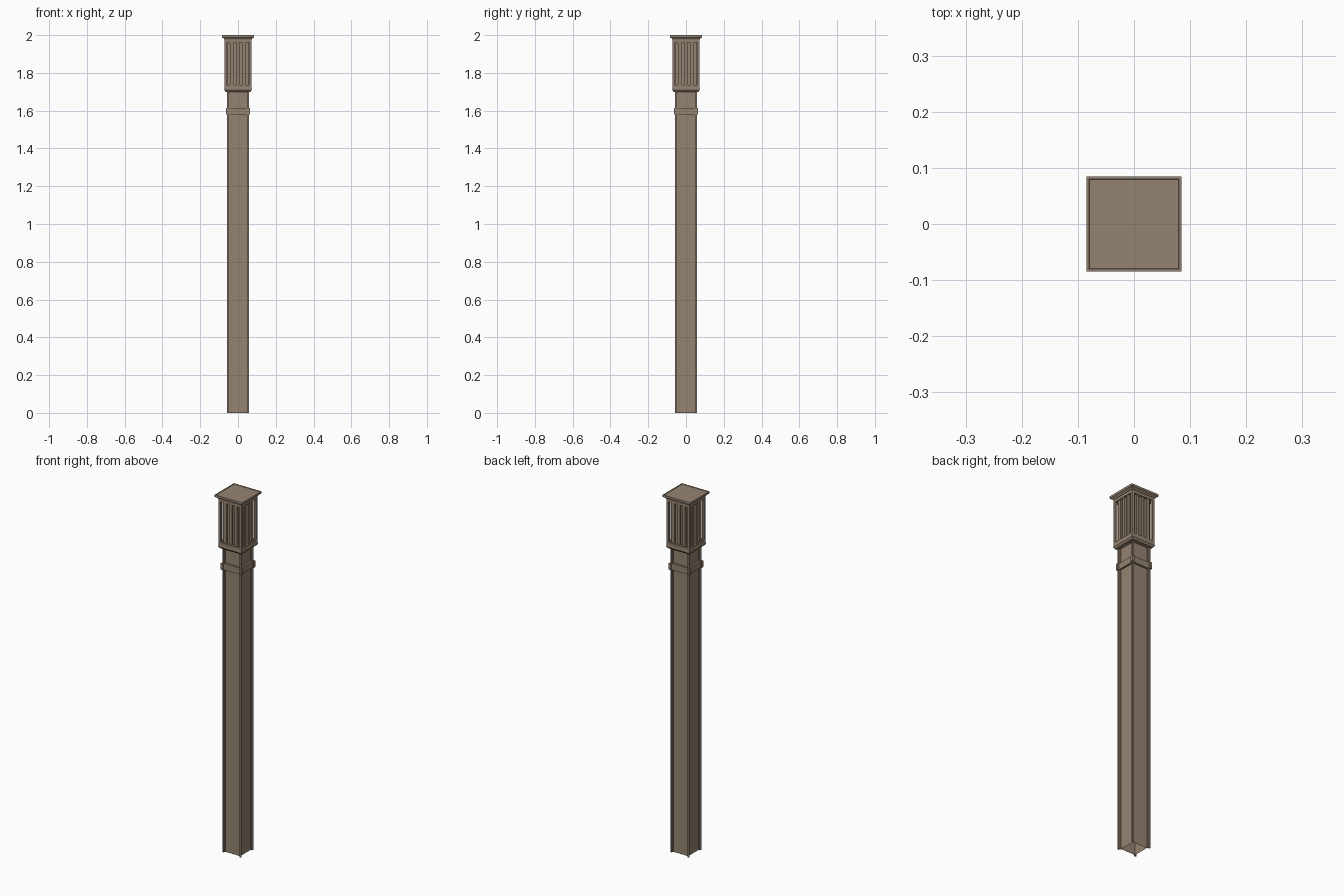
import bpy, bmesh, math
from mathutils import Matrix, Vector

if "Cube" in bpy.data.objects:
    bpy.data.objects.remove(bpy.data.objects["Cube"])

mat = bpy.data.materials.new("weathered_wood")
mat.diffuse_color = (0.30, 0.23, 0.165, 1)
mat.use_nodes = True
mat.node_tree.nodes["Principled BSDF"].inputs["Base Color"].default_value = mat.diffuse_color


def finish(bm, name):
    bmesh.ops.recalc_face_normals(bm, faces=bm.faces)
    me = bpy.data.meshes.new(name)
    bm.to_mesh(me)
    bm.free()
    me.materials.append(mat)
    ob = bpy.data.objects.new(name, me)
    bpy.context.collection.objects.link(ob)
    return ob


def square(h):
    return [(-h, -h), (h, -h), (h, h), (-h, h)]


def recessed(h, w, d):
    # square section with a recess of depth d between corner strips of width w
    side = [(-h, -h), (-h + w, -h), (-h + w, -h + d), (h - w, -h + d), (h - w, -h)]
    pts = []
    for k in range(4):
        c, s = round(math.cos(k * math.pi / 2)), round(math.sin(k * math.pi / 2))
        pts += [(x * c - y * s, x * s + y * c) for x, y in side]
    return pts


def loft(name, rings, bottom=True, top=True):
    bm = bmesh.new()
    loops = [[bm.verts.new((x, y, z)) for x, y in sec] for sec, z in rings]
    for a, b in zip(loops, loops[1:]):
        n = len(a)
        for i in range(n):
            bm.faces.new((a[i], a[(i + 1) % n], b[(i + 1) % n], b[i]))
    if bottom:
        bm.faces.new(loops[0][::-1])
    if top:
        bm.faces.new(loops[-1])
    return finish(bm, name)


def four_sided_boxes(name, boxes):
    # boxes given on the front side as (x0, x1, y0, y1, z0, z1), repeated on all sides
    bm = bmesh.new()
    for k in range(4):
        rot = Matrix.Rotation(k * math.pi / 2, 4, 'Z')
        for x0, x1, y0, y1, z0, z1 in boxes:
            loc = Vector((x0 + x1, y0 + y1, z0 + z1)) / 2
            size = Matrix.Diagonal((x1 - x0, y1 - y0, z1 - z0, 1))
            bmesh.ops.create_cube(bm, size=1, matrix=rot @ Matrix.Translation(loc) @ size)
    return finish(bm, name)


# hollow post with recessed faces, open at the foot
post = recessed(0.057, 0.008, 0.012)
loft("post", [(post, 0), (post, 1.705)], bottom=False)

# collar band
band = recessed(0.063, 0.014, 0.007)
loft("collar_band", [(band, 1.58), (band, 1.615)])

# head base, chamfered underneath
loft("head_base", [(square(0.066), 1.70), (square(0.073), 1.71), (square(0.0715), 1.716)])

# inner core behind the slats
loft("head_core", [(square(0.056), 1.714), (square(0.056), 1.982)])

# frame: corner stiles and rails
H, O, B, Z0, Z1, T = 0.0715, 0.058, 0.056, 1.735, 1.962, 1.982
four_sided_boxes("head_frame", [
    (-H, -O, -H, -O, 1.714, T),
    (-O, O, -H, -B, 1.714, Z0),
    (-O, O, -H, -B, Z1, T),
])

# vertical slats, equal gaps
n = 3
p = 2 * O / (2 * n + 1)
four_sided_boxes("head_slats", [
    (-O + p * (2 * i + 1), -O + p * (2 * i + 2), -0.067, -B, Z0, Z1) for i in range(n)])

# flared cap with a shallow sunken top
loft("cap", [(square(0.074), 1.978), (square(0.076), 1.982), (square(0.085), 1.988),
             (square(0.085), 2.0), (square(0.080), 2.0), (square(0.079), 1.998)])
